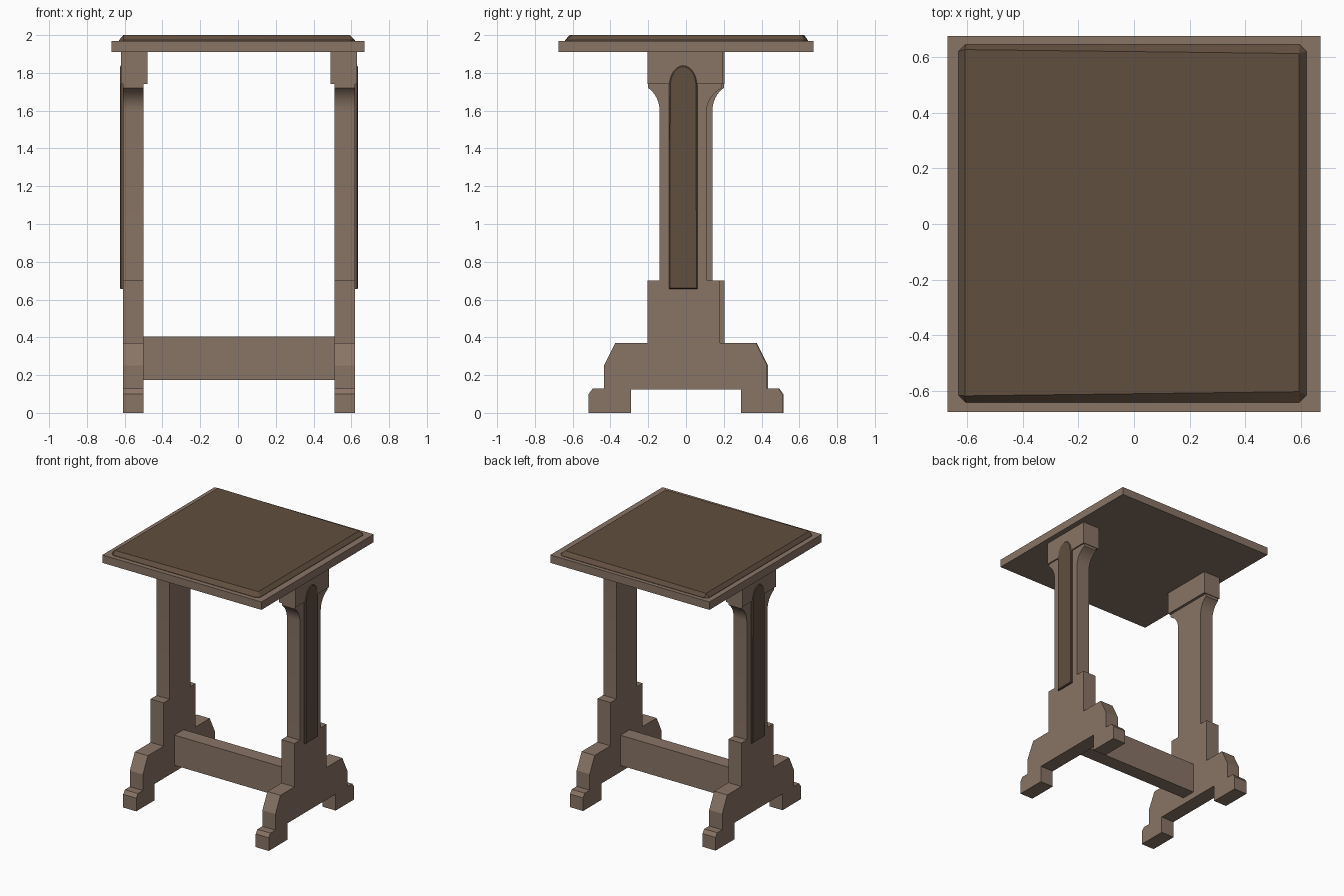
import bpy, bmesh, math
from mathutils import Matrix

if "Cube" in bpy.data.objects:
    bpy.data.objects.remove(bpy.data.objects["Cube"])


def material(name, color):
    m = bpy.data.materials.new(name)
    m.diffuse_color = (*color, 1)
    m.use_nodes = True
    m.node_tree.nodes["Principled BSDF"].inputs["Base Color"].default_value = m.diffuse_color
    return m


WOOD = material("wood", (0.25, 0.175, 0.13))
DARK = material("dark_wood", (0.12, 0.077, 0.05))


def finish(name, bm, mat, turned=False):
    # The left trestle is the right one turned half way round
    if turned:
        bm.transform(Matrix.Translation((0.01, 0, 0)) @ Matrix.Rotation(math.pi, 4, 'Z'))
    bmesh.ops.recalc_face_normals(bm, faces=bm.faces[:])
    me = bpy.data.meshes.new(name)
    bm.to_mesh(me)
    bm.free()
    me.materials.append(mat)
    me.shade_smooth()
    me.set_sharp_from_angle(angle=math.radians(20))
    ob = bpy.data.objects.new(name, me)
    bpy.context.collection.objects.link(ob)
    return ob


def box(name, lo, hi, mat, turned=False):
    bm = bmesh.new()
    bmesh.ops.create_cube(bm, size=1)
    for v in bm.verts:
        v.co = [l + (c + 0.5) * (h - l) for c, l, h in zip(v.co, lo, hi)]
    return finish(name, bm, mat, turned)


def extrude_yz(points, x0, x1):
    bm = bmesh.new()
    face = bm.faces.new([bm.verts.new((x0, y, z)) for y, z in points])
    out = bmesh.ops.extrude_face_region(bm, geom=[face])
    for v in out["geom"]:
        if isinstance(v, bmesh.types.BMVert):
            v.co.x = x1
    front = [f for f in out["geom"] if isinstance(f, bmesh.types.BMFace)]
    bmesh.ops.recalc_face_normals(bm, faces=bm.faces[:])
    return bm, front


def flare(y0, y1, n=6):
    # Hollow curve widening the post under the head block
    end = math.radians(60)
    pts = []
    for i in range(n + 1):
        a = end * i / n
        pts.append((y0 + (y1 - y0) * (1 - math.cos(a)) / (1 - math.cos(end)),
                    1.60 + 0.12 * math.sin(a) / math.sin(end)))
    return pts + [(y1, 1.75)]


# Trestle outline: foot, plinth, post and flare
right_side = [(0.29, 0.125), (0.29, 0), (0.51, 0), (0.51, 0.10), (0.49, 0.128),
              (0.43, 0.128), (0.43, 0.25), (0.37, 0.37), (0.18, 0.37),
              (0.18, 0.70), (0.11, 0.70)] + flare(0.11, 0.19)
left_side = [(-0.29, 0.125), (-0.29, 0), (-0.515, 0), (-0.515, 0.10), (-0.495, 0.128),
             (-0.435, 0.128), (-0.435, 0.25), (-0.375, 0.37), (-0.205, 0.37),
             (-0.205, 0.70), (-0.14, 0.70)] + flare(-0.14, -0.2)

# Arched applied panel outline
arch = [(-0.09, 0.655), (0.06, 0.655)]
arch += [(-0.015 + 0.075 * math.cos(math.pi * i / 12),
          1.73 + 0.11 * math.sin(math.pi * i / 12)) for i in range(13)]

for side, turned in (("right", False), ("left", True)):
    bm, _ = extrude_yz(right_side + left_side[::-1], 0.51, 0.62)
    finish(side + "_trestle", bm, WOOD, turned)
    box(side + "_head_block", (0.49, -0.205, 1.74), (0.63, 0.195, 1.912), WOOD, turned)
    bm, front = extrude_yz(arch, 0.60, 0.629)
    bmesh.ops.inset_region(bm, faces=front, thickness=0.007, depth=0.006)
    finish(side + "_arched_panel", bm, DARK, turned)

# Stretcher between the trestles
box("stretcher", (-0.52, -0.05, 0.175), (0.53, 0.06, 0.405), WOOD)

# Table top slab
box("top_slab", (-0.67, -0.675, 1.91), (0.67, 0.675, 1.97), WOOD)

# Raised top panel: clipped corners below, sloping to a slightly skewed face
bm = bmesh.new()
x0, x1, y0, y1, c = -0.63, 0.62, -0.64, 0.645, 0.025
rim = [(x0 + c, y0), (x1 - c, y0), (x1, y0 + c), (x1, y1 - c),
       (x1 - c, y1), (x0 + c, y1), (x0, y1 - c), (x0, y0 + c)]
face = [(-0.607, -0.617), (0.592, -0.602), (0.592, 0.612), (-0.607, 0.626)]
for pts, z in ((rim, 1.965), (rim, 1.973), (face, 2.0)):
    for x, y in pts:
        bm.verts.new((x, y, z))
bmesh.ops.convex_hull(bm, input=bm.verts[:])
bmesh.ops.dissolve_limit(bm, angle_limit=0.01, verts=bm.verts[:], edges=bm.edges[:])
finish("top_panel", bm, DARK)
